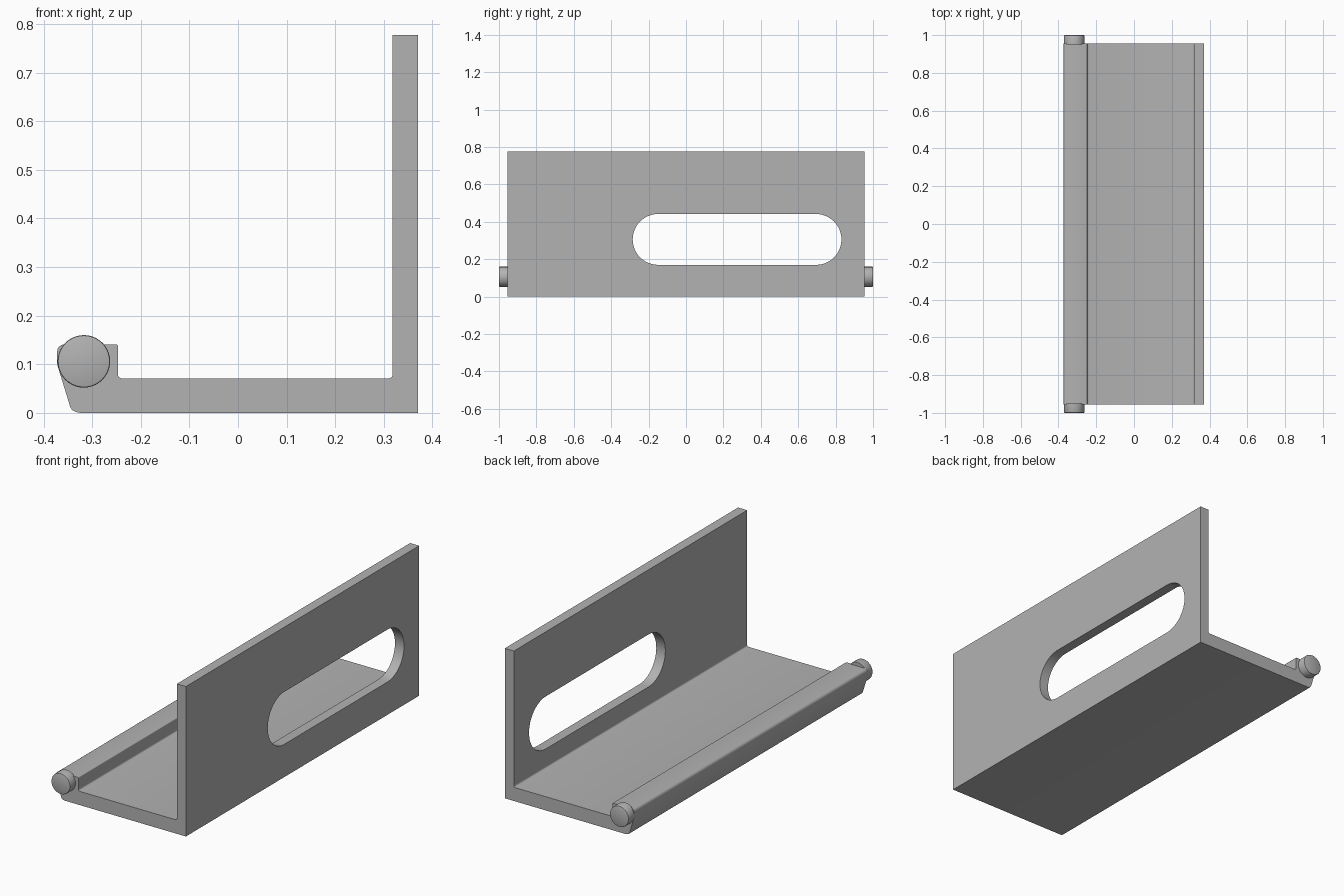
import bpy, bmesh, math
from mathutils import Matrix

if "Cube" in bpy.data.objects:
    bpy.data.objects.remove(bpy.data.objects["Cube"])

grey = bpy.data.materials.new("plain grey")
grey.diffuse_color = (0.45, 0.45, 0.45, 1)
grey.use_nodes = True
grey.node_tree.nodes["Principled BSDF"].inputs["Base Color"].default_value = grey.diffuse_color


def arc(cx, cz, r, a0, a1, n):
    return [(cx + r * math.cos(math.radians(a0 + (a1 - a0) * i / n)),
             cz + r * math.sin(math.radians(a0 + (a1 - a0) * i / n))) for i in range(n + 1)]


def prism(name, pts, to3d, offset):
    """Extrude a flat outline; to3d places each 2D point."""
    bm = bmesh.new()
    face = bm.faces.new([bm.verts.new(to3d(*p)) for p in pts])
    ext = bmesh.ops.extrude_face_region(bm, geom=[face])
    verts = [g for g in ext["geom"] if isinstance(g, bmesh.types.BMVert)]
    bmesh.ops.translate(bm, verts=verts, vec=offset)
    bmesh.ops.recalc_face_normals(bm, faces=bm.faces)
    return finish(name, bm)


def finish(name, bm):
    me = bpy.data.meshes.new(name)
    bm.to_mesh(me)
    bm.free()
    me.materials.append(grey)
    ob = bpy.data.objects.new(name, me)
    bpy.context.collection.objects.link(ob)
    return ob


def smooth(ob):
    bpy.ops.object.select_all(action='DESELECT')
    ob.select_set(True)
    bpy.context.view_layer.objects.active = ob
    bpy.ops.object.shade_smooth_by_angle(angle=math.radians(30))


# Angled bracket: wall, floor and lip in one cross-section
profile = [(0.37, 0.0), (0.37, 0.777), (0.318, 0.777)]
profile += arc(0.31, 0.079, 0.008, 0, -90, 4)       # inner wall fillet
profile += arc(-0.239, 0.079, 0.008, 270, 180, 4)   # inner lip fillet
profile += arc(-0.251, 0.137, 0.004, 0, 90, 3)      # lip top edge
profile += arc(-0.357, 0.126, 0.015, 90, 180, 4)    # outer lip edge
profile += [(-0.372, 0.1), (-0.345, 0.012), (-0.341, 0.006), (-0.334, 0.002), (-0.325, 0.0)]
bracket = prism("bracket", profile, lambda x, z: (x, -0.955, z), (0, 1.91, 0))

# Rounded slot through the wall
slot = arc(0.695, 0.306, 0.136, -90, 90, 24) + arc(-0.149, 0.306, 0.136, 90, 270, 24)
cutter = prism("slot_cutter", slot, lambda y, z: (0.25, y, z), (0.2, 0, 0))
cutter.hide_render = True
mod = bracket.modifiers.new("slot", 'BOOLEAN')
mod.operation = 'DIFFERENCE'
mod.solver = 'EXACT'
mod.object = cutter
bpy.context.view_layer.objects.active = bracket
bpy.ops.object.modifier_apply(modifier="slot")
bpy.data.objects.remove(cutter)
smooth(bracket)

# Pivot pins at both ends of the lip, with a small chamfer on the outer rim
for side, name in ((-1, "front_pin"), (1, "back_pin")):
    bm = bmesh.new()
    bmesh.ops.create_cone(bm, cap_ends=True, segments=40, radius1=0.054, radius2=0.054,
                          depth=0.05, matrix=Matrix.Translation((-0.317, side * 0.975, 0.106))
                          @ Matrix.Rotation(math.pi / 2, 4, 'X'))
    rim = [e for e in bm.edges if all(v.co.y * side > 0.99 for v in e.verts)]
    bmesh.ops.bevel(bm, geom=rim, offset=0.004, segments=2, profile=0.5, affect='EDGES')
    smooth(finish(name, bm))
